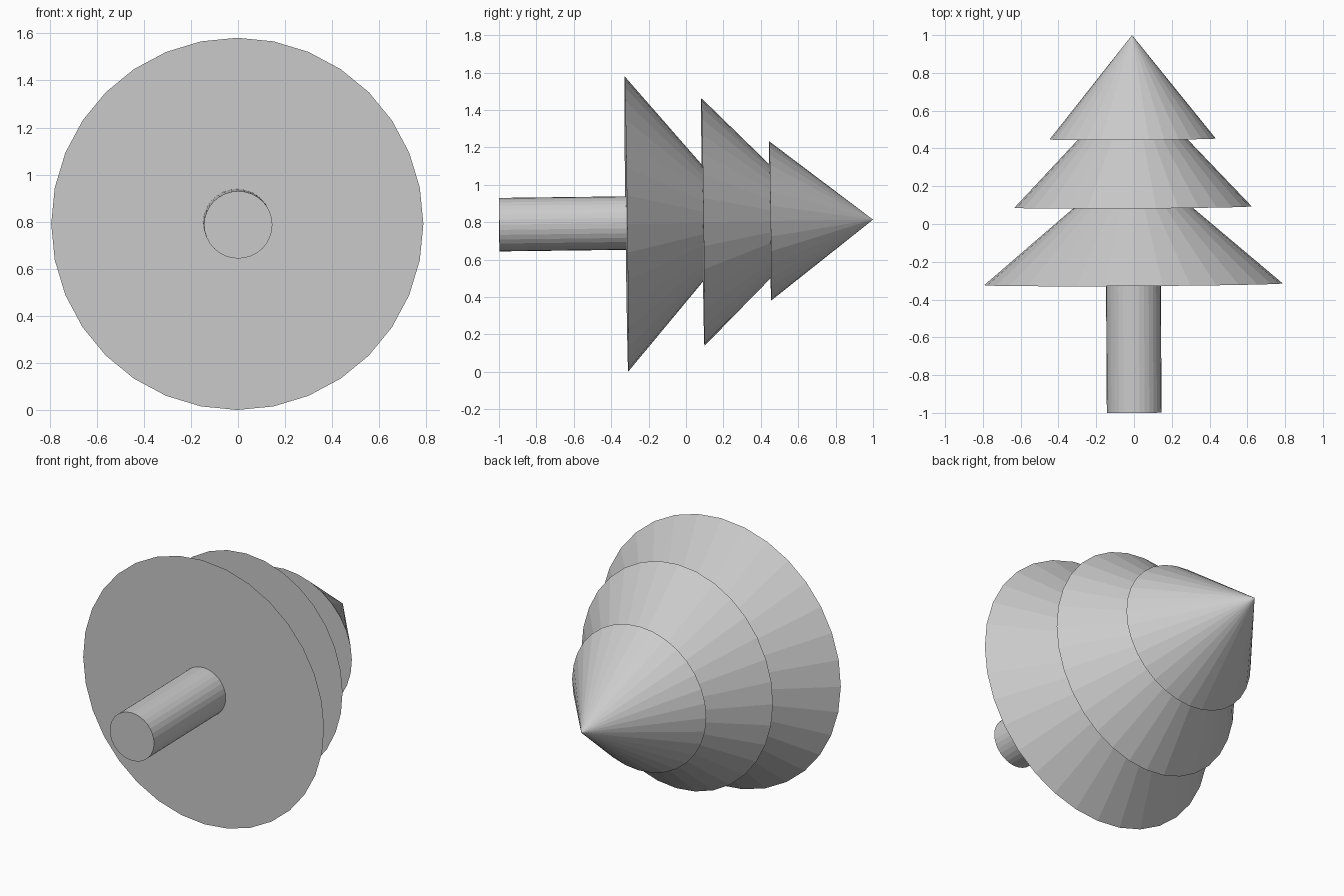
import bpy, bmesh
from mathutils import Matrix, Vector

if "Cube" in bpy.data.objects:
    bpy.data.objects.remove(bpy.data.objects["Cube"])

# The tree lies along +y with a very slight lean
AXIS = Vector((-0.006, 1.0, 0.0125)).normalized()
SIDE = Vector((1, 0, 0))
SIDE = (SIDE - SIDE.dot(AXIS) * AXIS).normalized()
UP = AXIS.cross(SIDE)
FRAME = Matrix((SIDE, UP, AXIS)).transposed().to_4x4()


def round_part(name, base, rx, rz, length, tip=0.0):
    """32-sided cone or cylinder growing from its base centre along the tree axis."""
    bm = bmesh.new()
    bmesh.ops.create_cone(bm, cap_ends=True, segments=32,
                          radius1=1.0, radius2=tip, depth=1.0)
    bmesh.ops.translate(bm, verts=bm.verts, vec=(0, 0, 0.5))
    bmesh.ops.remove_doubles(bm, verts=bm.verts, dist=1e-5)
    bm.transform(Matrix.Translation(base) @ FRAME @ Matrix.Diagonal((rx, rz, length, 1)))
    bmesh.ops.recalc_face_normals(bm, faces=bm.faces)
    mesh = bpy.data.meshes.new(name)
    bm.to_mesh(mesh)
    bm.free()
    obj = bpy.data.objects.new(name, mesh)
    bpy.context.collection.objects.link(obj)
    return obj


# Trunk
round_part("trunk", (0.001, -0.999, 0.787), 0.145, 0.143, 0.68, tip=1.0)

# Three overlapping tiers of foliage
round_part("lower_branches", (-0.003, -0.319, 0.791), 0.79, 0.79, 0.673)
round_part("middle_branches", (-0.005, 0.09, 0.801), 0.628, 0.663, 0.664)
round_part("top_branches", (-0.007, 0.45, 0.807), 0.44, 0.426, 0.55)
